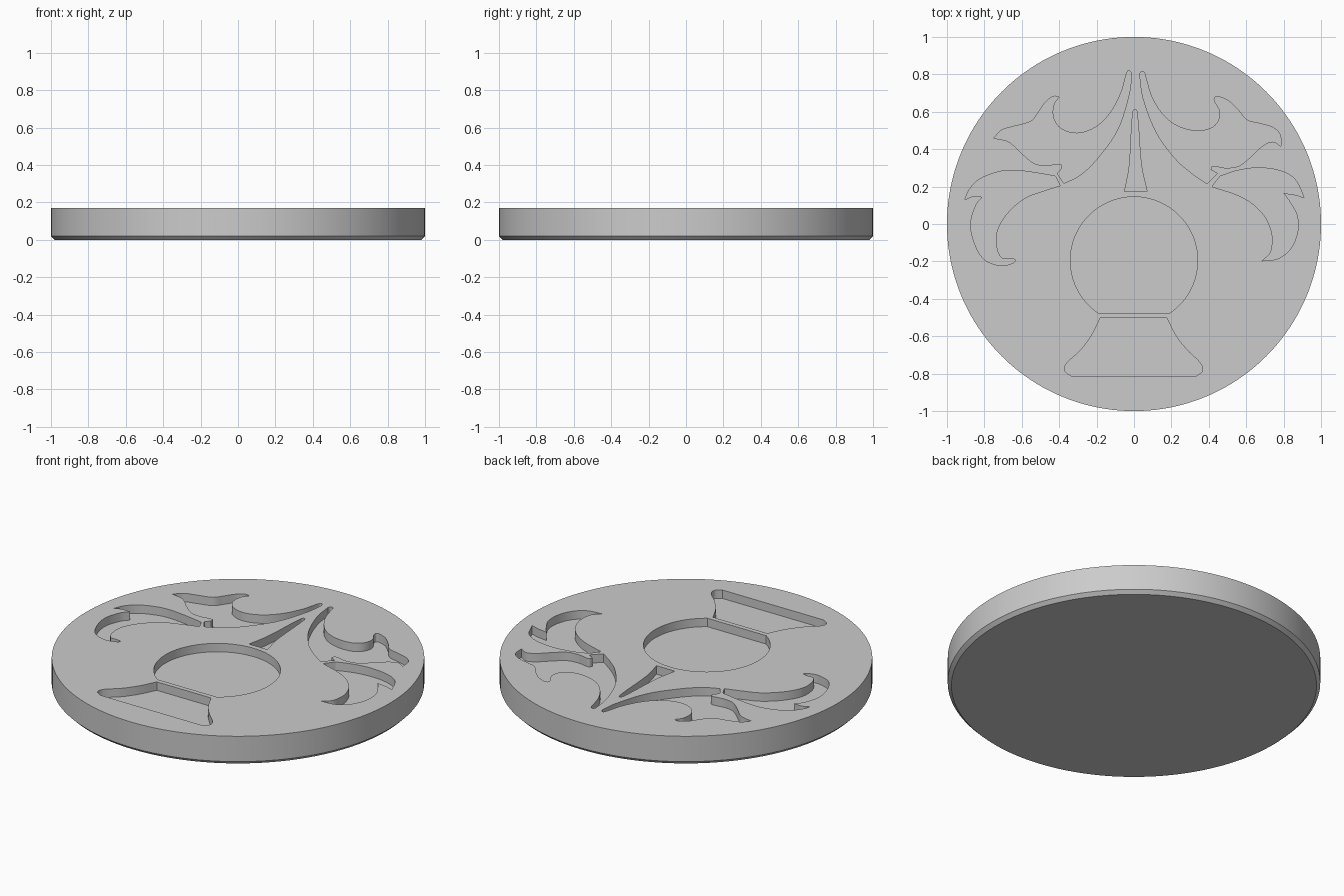
import bpy
import bmesh
import math
from mathutils import Vector
from mathutils.geometry import interpolate_bezier

default_cube = bpy.data.objects.get("Cube")
if default_cube:
    bpy.data.objects.remove(default_cube, do_unlink=True)

HEIGHT, CHAMFER, DEPTH = 0.17, 0.02, 0.05
SIDES, STEPS = 160, 6

# One flat colour for the whole disc
grey = bpy.data.materials.new("plain grey")
grey.use_nodes = True
grey.diffuse_color = (0.6, 0.6, 0.6, 1)
grey.node_tree.nodes["Principled BSDF"].inputs["Base Color"].default_value = grey.diffuse_color


def smooth_stroke(points):
    """Smooth path through points given in hundredths; the last point is left out."""
    pts = [Vector((x, y, 0)) / 100 for x, y in points]
    last = len(pts) - 1
    tangents = [(pts[min(i + 1, last)] - pts[max(i - 1, 0)]).normalized() for i in range(last + 1)]
    path = []
    for i in range(last):
        a, b = pts[i], pts[i + 1]
        reach = (b - a).length / 3
        handle_a, handle_b = a + tangents[i] * reach, b - tangents[i + 1] * reach
        path += interpolate_bezier(a, handle_a, handle_b, b, STEPS + 1)[:-1]
    return path


def outline(*strokes):
    """Closed outline of strokes that meet at sharp corners."""
    path = []
    for i, stroke in enumerate(strokes):
        following = strokes[(i + 1) % len(strokes)][0]
        if len(stroke) == 1:
            path.append(Vector((*stroke[0], 0)) / 100)
        else:
            path += smooth_stroke(stroke + [following])
    return path


def add_prism(bm, path, bottom, top):
    floor = bm.faces.new([bm.verts.new((p.x, p.y, bottom)) for p in path])
    raised = bmesh.ops.extrude_face_region(bm, geom=[floor])["geom"]
    verts = [v for v in raised if isinstance(v, bmesh.types.BMVert)]
    bmesh.ops.translate(bm, vec=(0, 0, top - bottom), verts=verts)


def make_object(name, bm):
    bmesh.ops.recalc_face_normals(bm, faces=bm.faces)
    mesh = bpy.data.meshes.new(name)
    bm.to_mesh(mesh)
    bm.free()
    mesh.materials.append(grey)
    obj = bpy.data.objects.new(name, mesh)
    bpy.context.collection.objects.link(obj)
    return obj


# Upper leaves
left_upper_leaf = outline(
    [(3, 80), (5, 67), (12, 49), (22, 35), (31, 27)],
    [(39, 21.5)],
    [(44.5, 27)],
    [(41, 29), (42, 31), (49, 30), (56, 31), (62, 35.5), (68.5, 41.5), (74, 44)],
    [(78.7, 41.5), (78, 48), (74, 51.7), (66, 54), (60.5, 55.5)],
    [(55.7, 61), (51, 65.5), (47, 67.5), (43.5, 68), (43, 66), (46, 60), (44.5, 54),
     (39.5, 50.5), (31, 50), (22, 53), (15, 59), (9.5, 68), (6.5, 77.5), (5.5, 81), (4, 81.5)],
)
right_upper_leaf = outline(
    [(-1.2, 80), (-2.7, 69), (-9, 50), (-20, 34.5), (-29, 26)],
    [(-37.5, 21.7)],
    [(-41, 27)],
    [(-38.5, 29.7), (-39, 32), (-47.5, 31.3), (-53.5, 32.5), (-60, 37.7), (-66.5, 43.7), (-71, 45.2)],
    [(-75, 45.8), (-71, 50), (-65, 52), (-55, 55), (-51, 60), (-47, 65.5), (-43, 68.2)],
    [(-40, 68), (-43, 63.5), (-43, 56.5), (-39, 51), (-30.5, 48.5), (-21, 51.5),
     (-13, 59), (-7, 70), (-3.8, 81), (-2.5, 82)],
)

# Side leaves
left_side_leaf = outline(
    [(41.7, 20)],
    [(46, 25.5), (55, 28.5), (66, 30), (78, 28.5), (86, 24)],
    [(91, 14), (86.5, 15.5)],
    [(80, 16.5), (83.5, 11.5), (87.3, 4), (87.3, -5), (83.5, -13.5), (77, -18.5)],
    [(68.5, -19.7), (72.8, -15.5), (74, -10), (73.5, -4), (70, 4), (62.5, 11.5), (54, 16), (47, 18.3)],
)
right_side_leaf = outline(
    [(-39.5, 20.5)],
    [(-42, 25.5), (-52, 27.3), (-64, 28.7), (-72, 28), (-82.5, 24), (-88, 18.5)],
    [(-90.5, 13), (-86, 14.8)],
    [(-81, 14.5), (-84.5, 10), (-87.3, 0), (-85, -11), (-80, -19), (-71.7, -22.2),
     (-66.5, -21.5), (-63.5, -19.5), (-66, -18.6), (-71, -18), (-73.7, -11),
     (-73, -3), (-67.5, 6), (-58.5, 13.7), (-49, 17.5)],
)

# Central spike and flared foot
spike = outline(
    [(-5, 17.5)],
    [(7, 17.5), (4, 31), (1.8, 58), (0.5, 61.3), (-0.8, 58), (-2.5, 31)],
)
foot = outline(
    [(17.5, -50.3)],
    [(-18, -50.3), (-23, -60), (-29, -68), (-36, -74.5), (-37, -78.5)],
    [(-33, -81.5)],
    [(33, -81.5), (36.5, -78.5), (35.5, -74.5), (28.5, -67.5), (22.5, -60)],
)

# Round pocket cut off by a flat chord
radius, centre_y, chord_y = 0.34, -0.195, -0.475
start = math.asin((chord_y - centre_y) / radius)
sweep = math.pi - 2 * start
round_pocket = [
    Vector((radius * math.cos(start + sweep * i / SIDES),
            centre_y + radius * math.sin(start + sweep * i / SIDES), 0))
    for i in range(SIDES + 1)
]

# Disc with a chamfered lower rim
bm = bmesh.new()
rings = []
for r, z in ((1 - CHAMFER, 0), (1, CHAMFER), (1, HEIGHT)):
    angles = [math.tau * i / SIDES for i in range(SIDES)]
    rings.append([bm.verts.new((r * math.cos(a), r * math.sin(a), z)) for a in angles])
for lower, upper in zip(rings, rings[1:]):
    for i in range(SIDES):
        j = (i + 1) % SIDES
        bm.faces.new((lower[i], lower[j], upper[j], upper[i]))
bm.faces.new(rings[0])
bm.faces.new(rings[-1])
disc = make_object("engraved_disc", bm)

# Carve every pocket to the same depth
bm = bmesh.new()
for path in (left_upper_leaf, right_upper_leaf, left_side_leaf, right_side_leaf,
             spike, foot, round_pocket):
    add_prism(bm, path, HEIGHT - DEPTH, HEIGHT + DEPTH)
cutter = make_object("pocket_cutter", bm)
cutter.hide_render = True

carve = disc.modifiers.new("carve pockets", 'BOOLEAN')
carve.operation = 'DIFFERENCE'
carve.solver = 'EXACT'
carve.object = cutter
bpy.ops.object.select_all(action='DESELECT')
disc.select_set(True)
bpy.context.view_layer.objects.active = disc
bpy.ops.object.modifier_apply(modifier=carve.name)
bpy.data.objects.remove(cutter, do_unlink=True)
bpy.ops.object.shade_smooth_by_angle(angle=math.radians(30))
